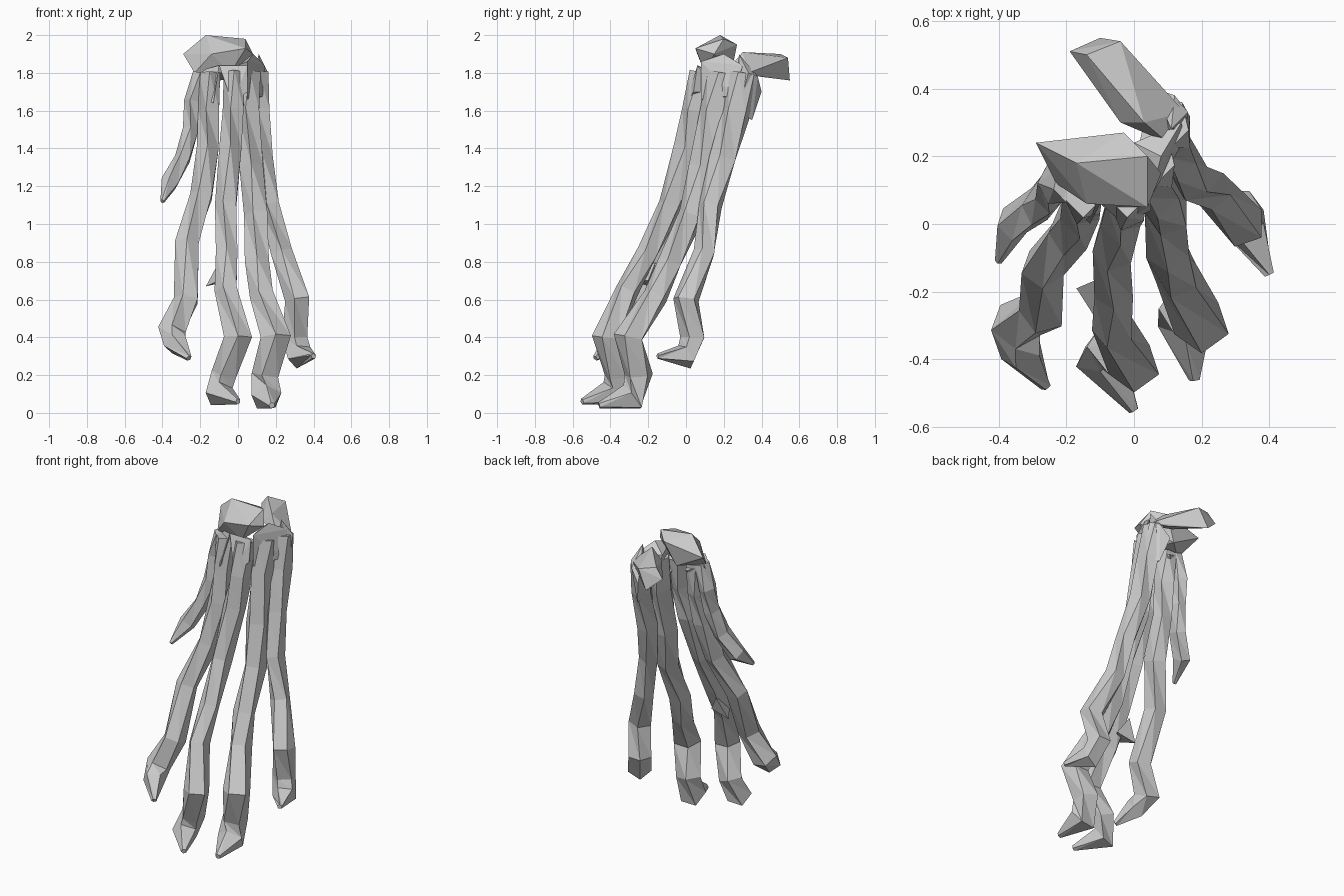
import bpy
import bmesh
import math
from mathutils import Vector

cube = bpy.data.objects.get("Cube")
if cube:
    bpy.data.objects.remove(cube, do_unlink=True)

grey = (0.6, 0.6, 0.6, 1)
bone = bpy.data.materials.new("pale grey bone")
bone.use_nodes = True
bone.diffuse_color = grey
bone.node_tree.nodes["Principled BSDF"].inputs["Base Color"].default_value = grey


def add_object(name, bm):
    bmesh.ops.recalc_face_normals(bm, faces=bm.faces[:])
    mesh = bpy.data.meshes.new(name)
    bm.to_mesh(mesh)
    bm.free()
    mesh.materials.append(bone)
    obj = bpy.data.objects.new(name, mesh)
    bpy.context.scene.collection.objects.link(obj)
    return obj


def finger(name, path, width=0.06, sides=5):
    """Faceted bone chain that swells at bends, deepens in the palm and ends in a point."""
    bm = bmesh.new()
    joints = [Vector(p) for p in path]
    last = len(joints) - 1
    rings = []
    for i, joint in enumerate(joints):
        ahead = joints[min(i + 1, last)] - joint
        behind = joint - joints[max(i - 1, 0)]
        along = (ahead + behind).normalized()
        across = Vector((1, 0, 0))
        across = (across - along * across.dot(along)).normalized()
        depth = along.cross(across)
        bend = ahead.angle(behind, 0)
        half_width = width / 4 if i == last else width * min(0.9 + 0.4 * bend, 1.2)
        palm = min(max(joint.z - 1, 0), 0.4)
        half_depth = half_width * (1 + palm)
        ring = []
        for k in range(sides):
            a = 2 * math.pi * (k + 0.25 * (i % 2)) / sides + math.pi / 2
            offset = across * math.cos(a) * half_width + depth * math.sin(a) * half_depth
            ring.append(bm.verts.new(joint + offset))
        rings.append(ring)
    for low, high in zip(rings, rings[1:]):
        for k in range(sides):
            n = (k + 1) % sides
            bm.faces.new((low[k], low[n], high[k]))
            bm.faces.new((low[n], high[n], high[k]))
    bm.faces.new(rings[0])
    bm.faces.new(rings[-1])
    return add_object(name, bm)


def chunk(name, points):
    """Faceted lump of bone wrapped around a few corner points."""
    bm = bmesh.new()
    for point in points:
        bm.verts.new(point)
    bmesh.ops.convex_hull(bm, input=bm.verts[:])
    loose = [v for v in bm.verts if not v.link_faces]
    bmesh.ops.delete(bm, geom=loose, context="VERTS")
    return add_object(name, bm)


# Fingers, from the wrist down to the claw-like tips
finger("index_finger", [
    (-.15, .1, 1.8), (-.15, .08, 1.6), (-.16, .04, 1.4), (-.19, -.03, 1.15),
    (-.27, -.13, .9), (-.27, -.26, .6), (-.35, -.3, .43), (-.33, -.38, .37),
    (-.26, -.48, .29)], width=0.065)
finger("middle_finger", [
    (-.02, .1, 1.8), (-.02, .06, 1.6), (-.04, .02, 1.4), (-.06, -.08, 1.1),
    (-.06, -.2, .85), (-.06, -.31, .65), (0, -.42, .4), (-.07, -.36, .2),
    (-.1, -.39, .1), (0, -.55, .06)], width=0.065)
finger("ring_finger", [
    (.06, .2, 1.8), (.06, .16, 1.6), (.07, .1, 1.3), (.1, .03, 1.05),
    (.1, -.08, .8), (.13, -.16, .62), (.2, -.3, .4), (.15, -.25, .2),
    (.15, -.28, .08), (.18, -.46, .04)], width=0.07)
finger("little_finger", [
    (.11, .3, 1.8), (.12, .27, 1.6), (.13, .2, 1.35), (.17, .13, 1.1),
    (.23, .1, .85), (.32, 0, .6), (.3, .04, .4), (.33, 0, .3), (.4, -.15, .3)])
finger("thumb", [
    (-.2, .12, 1.8), (-.24, .12, 1.65), (-.25, .09, 1.5), (-.29, .05, 1.35),
    (-.36, 0, 1.22), (-.4, -.11, 1.12)], width=0.045)

# Backward-pointing knuckle spur
chunk("middle_knuckle", [
    (-.17, -.19, .67), (-.1, -.16, .8), (-.1, -.3, .7), (-.04, -.2, .7)])

# Wrist bones
chunk("front_wrist_bone", [
    (-.29, .24, 1.9), (-.23, .12, 1.8), (-.17, .18, 2), (-.14, .06, 1.9),
    (.04, .05, 1.93), (.08, .15, 1.9), (.04, .2, 1.98), (-.03, .27, 1.95),
    (-.04, .1, 1.8), (-.1, .24, 1.8)])
chunk("rear_wrist_bone", [
    (.1, .24, 1.84), (.03, .3, 1.91), (.15, .33, 1.8), (-.04, .3, 1.84),
    (.07, .39, 1.78), (-.19, .51, 1.84), (-.14, .5, 1.9), (-.04, .54, 1.88),
    (-.1, .55, 1.76)])

# Small bones filling the gap between the wrist and the fingers
chunk("thumb_carpal", [
    (-.24, .15, 1.8), (-.22, .1, 1.68), (-.13, 0, 1.64), (-.1, .06, 1.84),
    (-.12, .18, 1.75)])
chunk("middle_carpal", [
    (-.1, .06, 1.84), (.05, .06, 1.84), (.05, .04, 1.7), (-.03, 0, 1.64),
    (0, .17, 1.7)])
chunk("ring_carpal", [
    (.05, .08, 1.86), (.08, .2, 1.9), (.14, .3, 1.84), (.15, .25, 1.68),
    (.05, .26, 1.64), (0, .24, 1.84), (.05, .08, 1.66)])
chunk("outer_carpal", [
    (.16, .33, 1.8), (.12, .38, 1.78), (.06, .4, 1.7), (.1, .35, 1.55),
    (.16, .28, 1.6), (.07, .27, 1.6), (.11, .28, 1.9)])
